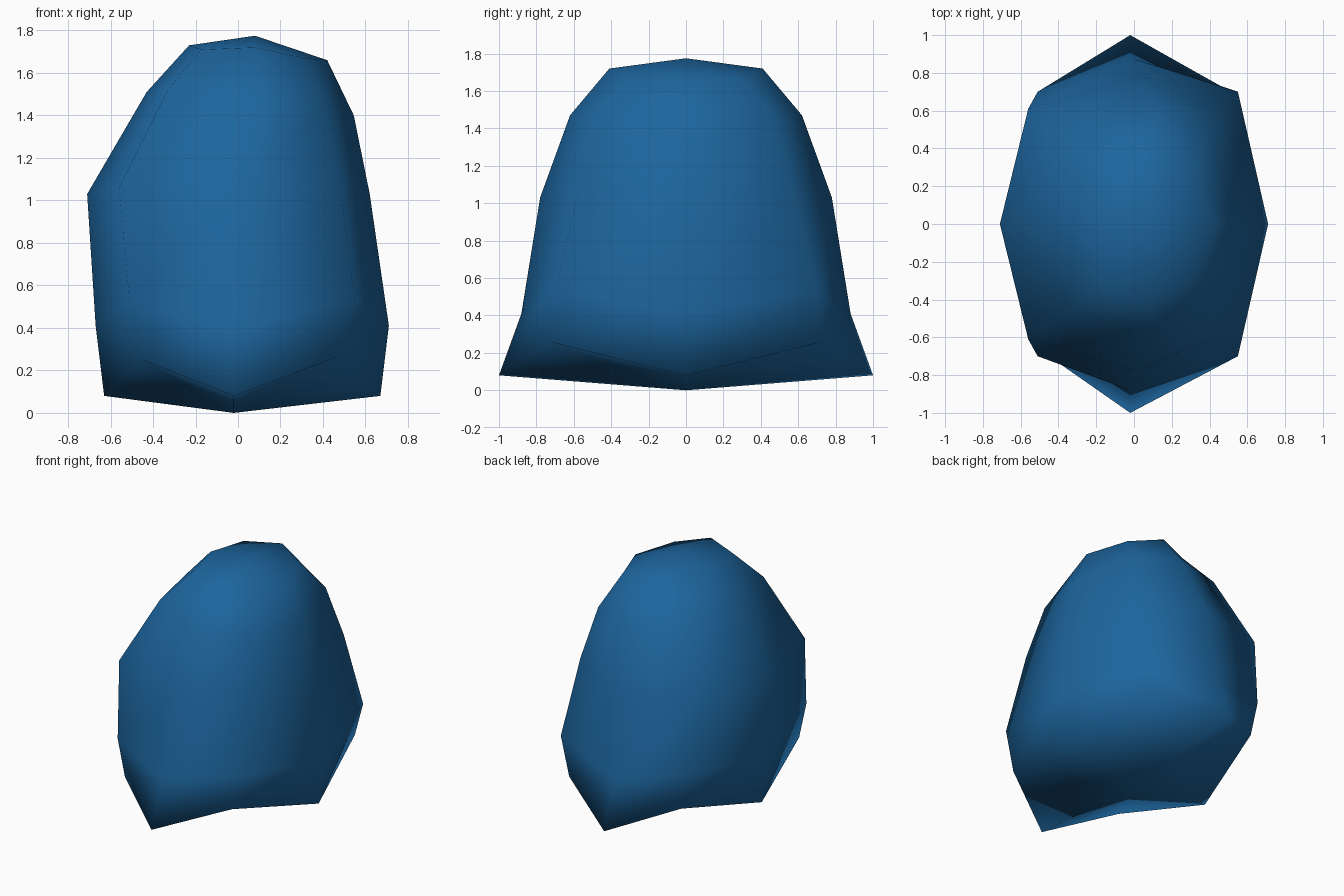
import bpy, bmesh
from mathutils import Vector

if "Cube" in bpy.data.objects:
    bpy.data.objects.remove(bpy.data.objects["Cube"])


def material(name, rgb):
    m = bpy.data.materials.new(name)
    m.diffuse_color = (*rgb, 1)
    m.use_nodes = True
    m.node_tree.nodes["Principled BSDF"].inputs["Base Color"].default_value = m.diffuse_color
    return m


def add_object(name, bm, mat):
    bmesh.ops.recalc_face_normals(bm, faces=bm.faces)
    me = bpy.data.meshes.new(name)
    bm.to_mesh(me)
    bm.free()
    me.materials.append(mat)
    for p in me.polygons:
        p.use_smooth = True
    ob = bpy.data.objects.new(name, me)
    bpy.context.collection.objects.link(ob)
    return ob


# Half cross-sections, bottom to top: right, right diagonal, end, left diagonal, left
rings = [
    [(.67, 0, .08), (.46, .73, .26), (-.02, 1, .08), (-.45, .70, .25), (-.63, 0, .08)],
    [(.71, 0, .41), (.55, .70, .53), (-.02, .88, .41), (-.51, .70, .52), (-.67, 0, .41)],
    [(.62, 0, 1.03), (.48, .57, 1.08), (.02, .78, 1.03), (-.56, .61, 1.06), (-.71, 0, 1.03)],
    [(.545, 0, 1.40), (.40, .47, 1.45), (.12, .62, 1.47), (-.33, .45, 1.52), (-.43, 0, 1.51)],
    [(.42, 0, 1.66), (.31, .30, 1.67), (.08, .41, 1.72), (-.17, .31, 1.71), (-.23, 0, 1.73)],
]

# Boulder body: eight-sided rings mirrored front to back, closed by two poles
bm = bmesh.new()
loops = []
for half in rings:
    full = half + [(x, -y, z) for x, y, z in half[3:0:-1]]
    loops.append([bm.verts.new(p) for p in full])
bottom = bm.verts.new((-.02, 0, 0))
top = bm.verts.new((.08, 0, 1.775))
for i in range(8):
    j = (i + 1) % 8
    for a, b in zip(loops, loops[1:]):
        bm.faces.new((a[i], a[j], b[j], b[i]))
    bm.faces.new((bottom, loops[0][j], loops[0][i]))
    bm.faces.new((top, loops[-1][i], loops[-1][j]))
add_object("boulder", bm, material("blue", (.012, .13, .34)))

# Small facet breaking through the right side
bm = bmesh.new()
outline = [(-.34, 1.32), (-.29, 1.355), (-.16, 1.215), (-.23, 1.15), (-.30, 1.20)]
facet = []
for y, z in outline:
    x = .565 + .21 * (1.2 - z) + .24 * (y + .03)
    facet.append(bm.verts.new(Vector((x, y, z))))
bm.faces.new(facet)
add_object("side_facet", bm, material("dark_blue", (.008, .06, .16)))
